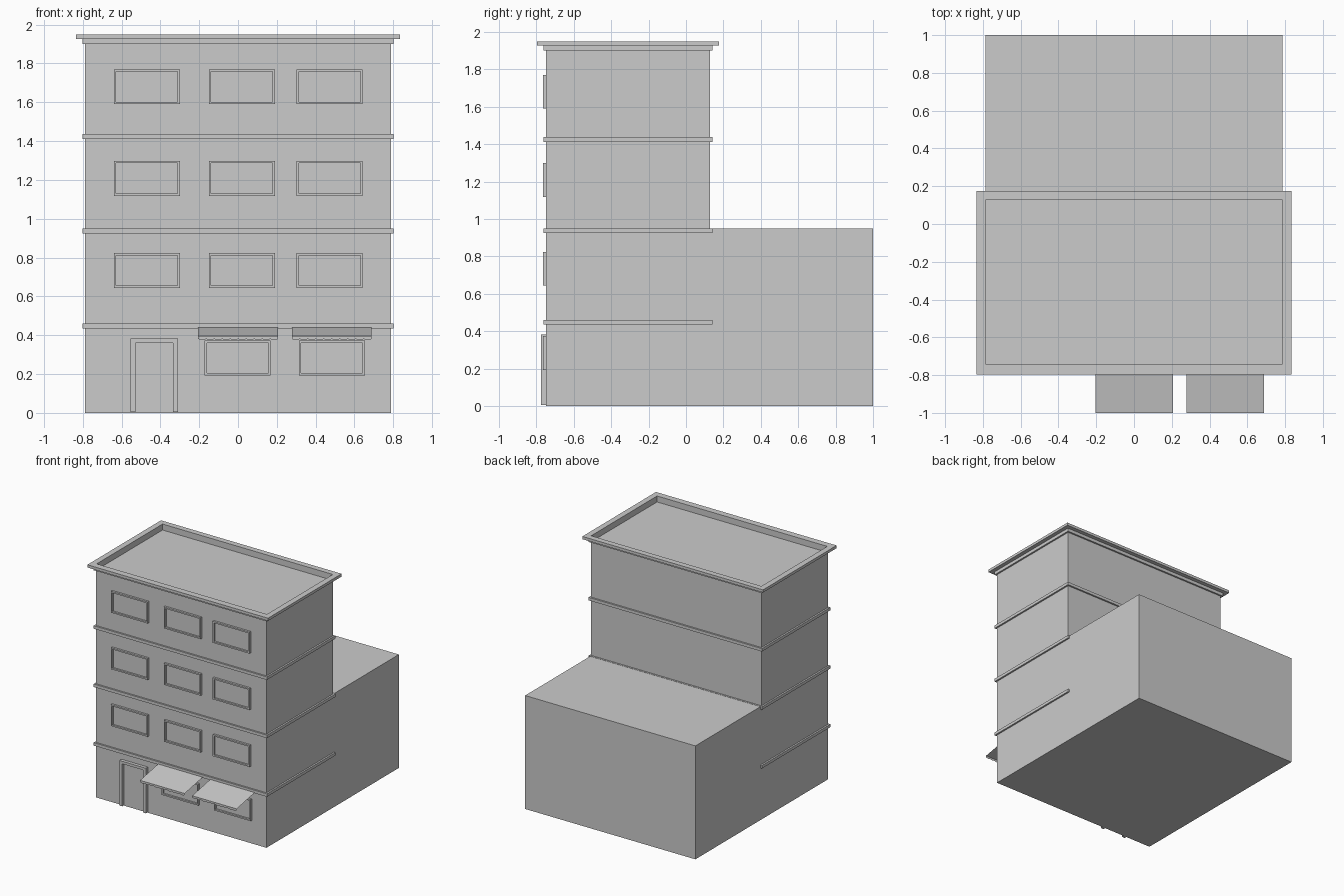
import bpy, bmesh, math

if "Cube" in bpy.data.objects:
    bpy.data.objects.remove(bpy.data.objects["Cube"])

HX, FRONT, MID, BACK = 0.787, -0.748, 0.128, 1.0   # wall planes
LOW, TOP = 0.948, 1.90                              # roof heights


def finish(name, bm):
    bmesh.ops.recalc_face_normals(bm, faces=bm.faces)
    me = bpy.data.meshes.new(name)
    bm.to_mesh(me)
    bm.free()
    ob = bpy.data.objects.new(name, me)
    bpy.context.collection.objects.link(ob)
    return ob


def prism(name, pts, place, a, b):
    """Closed outline extruded between depths a and b; place(u, v, d) -> xyz."""
    bm = bmesh.new()
    lo = [bm.verts.new(place(u, v, a)) for u, v in pts]
    hi = [bm.verts.new(place(u, v, b)) for u, v in pts]
    bm.faces.new(lo)
    bm.faces.new(hi)
    n = len(pts)
    for i in range(n):
        j = (i + 1) % n
        bm.faces.new((lo[i], lo[j], hi[j], hi[i]))
    return finish(name, bm)


def rect(u0, u1, v0, v1):
    return [(u0, v0), (u1, v0), (u1, v1), (u0, v1)]


def ring(name, outer, inner, place, a, b):
    """Rectangular frame between an outer and an inner rectangle."""
    bm = bmesh.new()
    loops = [[bm.verts.new(place(u, v, d)) for u, v in rect(*r)]
             for r, d in ((outer, a), (outer, b), (inner, b), (inner, a))]
    for k in range(4):
        p, q = loops[k], loops[(k + 1) % 4]
        for i in range(4):
            j = (i + 1) % 4
            bm.faces.new((p[i], p[j], q[j], q[i]))
    return finish(name, bm)


def flat(u, v, d):      # plan outline, depth along z
    return (u, v, d)


def facade(u, v, d):    # front elevation outline, depth along y
    return (u, d, v)


def side(u, v, d):      # side elevation outline, depth along x
    return (d, u, v)


# Stepped building body
prism("building_body",
      [(FRONT, 0), (BACK, 0), (BACK, LOW), (MID, LOW), (MID, TOP), (FRONT, TOP)],
      side, -HX, HX)

# Floor bands and two-tier roof cornice
footprint = (-HX, HX, FRONT, MID)


def grown(g):
    return (-HX - g, HX + g, FRONT - g, MID + g)


for i, z in enumerate((0.435, 0.925, 1.412)):
    ring(f"floor_band_{i + 1}", grown(0.014), footprint, flat, z, z + 0.025)
rim_hole = (-HX, HX, FRONT + 0.006, MID)
ring("cornice_lower", grown(0.014), rim_hole, flat, TOP, 1.927)
ring("cornice_upper", grown(0.048), rim_hole, flat, 1.927, 1.95)


# Windows: raised frame with a thin pane
def window(name, x, z, w=0.34, h=0.18, t=0.012):
    inner = (x + t, x + w - t, z + t, z + h - t)
    ring(name + "_frame", (x, x + w, z, z + h), inner, facade, FRONT, FRONT - 0.017)
    prism(name + "_pane", rect(*inner), facade, FRONT, FRONT - 0.002)


for row, z in enumerate((0.643, 1.118, 1.59)):
    for col, x in enumerate((-0.64, -0.15, 0.302)):
        window(f"window_{row + 1}_{col + 1}", x, z)
for i, x in enumerate((-0.172, 0.313)):
    window(f"shop_window_{i + 1}", x, 0.193)

# Door surround and door leaf
prism("door_surround",
      [(-0.553, 0.005), (-0.528, 0.005), (-0.528, 0.36), (-0.335, 0.36),
       (-0.335, 0.005), (-0.31, 0.005), (-0.31, 0.382), (-0.553, 0.382)],
      facade, FRONT, FRONT - 0.027)
prism("door_leaf", rect(-0.528, -0.335, 0.005, 0.36), facade, FRONT, FRONT - 0.002)


# Awnings: sloping sheet with a scalloped valance
def awning(name, x0, x1, lobes=10, steps=4):
    bm = bmesh.new()
    n = lobes * steps
    rows = []
    for i in range(n + 1):
        x = x0 + (x1 - x0) * i / n
        drop = 0.006 * abs(math.sin(math.pi * i / steps))
        rows.append([bm.verts.new(p) for p in
                     ((x, FRONT, 0.443), (x, -1.0, 0.395), (x, -1.0, 0.381 - drop))])
    for a, b in zip(rows, rows[1:]):
        for k in range(2):
            bm.faces.new((a[k], a[k + 1], b[k + 1], b[k]))
    finish(name, bm)


awning("awning_left", -0.205, 0.207)
awning("awning_right", 0.277, 0.688)
